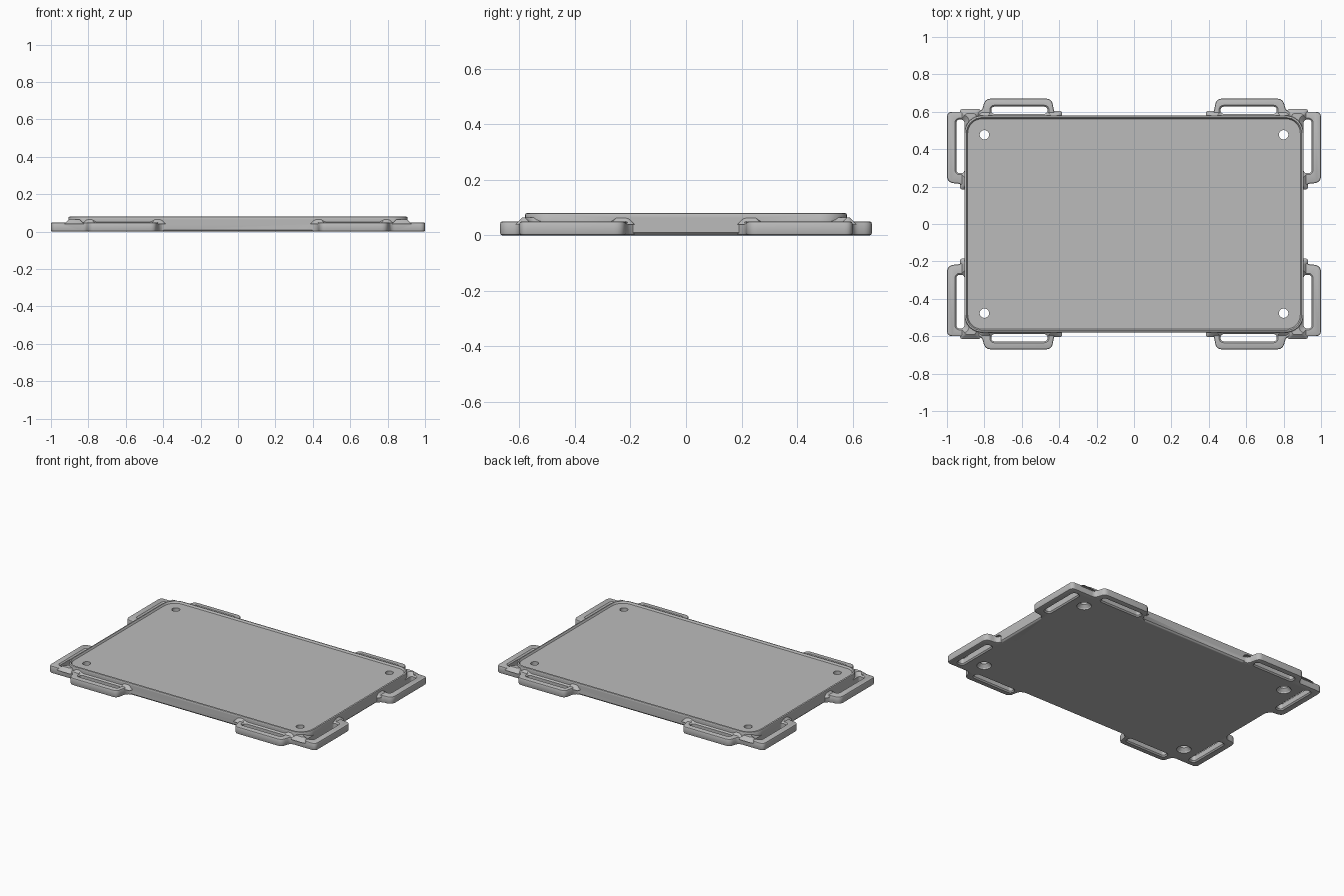
import bpy, bmesh, math
from mathutils import Vector

cube = bpy.data.objects.get("Cube")
if cube:
    bpy.data.objects.remove(cube, do_unlink=True)

grey = bpy.data.materials.new("plain grey")
grey.use_nodes = True
colour = (0.5, 0.5, 0.5, 1)
grey.diffuse_color = colour
grey.node_tree.nodes["Principled BSDF"].inputs["Base Color"].default_value = colour


def finish(name, bm):
    bmesh.ops.recalc_face_normals(bm, faces=bm.faces)
    mesh = bpy.data.meshes.new(name)
    bm.to_mesh(mesh)
    bm.free()
    mesh.materials.append(grey)
    obj = bpy.data.objects.new(name, mesh)
    bpy.context.collection.objects.link(obj)
    return obj


def apply(obj, kind, **settings):
    mod = obj.modifiers.new(kind.lower(), kind)
    for key, value in settings.items():
        setattr(mod, key, value)
    bpy.context.view_layer.objects.active = obj
    bpy.ops.object.modifier_apply(modifier=mod.name)


def combine(obj, other, operation):
    apply(obj, 'BOOLEAN', object=other, operation=operation, solver='EXACT')
    bpy.data.objects.remove(other, do_unlink=True)


def rounded_rect(cx, cy, hx, hy, r, z, steps=8):
    ring = []
    for quarter, (sx, sy) in enumerate([(1, 1), (-1, 1), (-1, -1), (1, -1)]):
        for i in range(steps + 1):
            a = (quarter + i / steps) * math.pi / 2
            ring.append((cx + sx * (hx - r) + r * math.cos(a),
                         cy + sy * (hy - r) + r * math.sin(a), z))
    return ring


def loft(name, rings):
    bm = bmesh.new()
    rows = [[bm.verts.new(p) for p in ring] for ring in rings]
    n = len(rows[0])
    for low, high in zip(rows, rows[1:]):
        for i in range(n):
            j = (i + 1) % n
            bm.faces.new((low[i], low[j], high[j], high[i]))
    bm.faces.new(rows[0])
    bm.faces.new(rows[-1])
    return finish(name, bm)


def round_corners(corners, steps=6):
    # Quadratic curve through each corner, with its own setback
    pts = [Vector(c[:2]) for c in corners]
    out = []
    for i, p in enumerate(pts):
        d = corners[i][2]
        if not d:
            out.append(p)
            continue
        a = p + (pts[i - 1] - p).normalized() * d
        b = p + (pts[(i + 1) % len(pts)] - p).normalized() * d
        for s in range(steps + 1):
            t = s / steps
            out.append(a * (1 - t) ** 2 + p * 2 * t * (1 - t) + b * t * t)
    return out


def bevelled_prism(name, outline, height, bevel):
    bm = bmesh.new()
    base = bm.faces.new([bm.verts.new((p.x, p.y, 0)) for p in outline])
    top = bmesh.ops.extrude_face_region(bm, geom=[base], use_keep_orig=True)
    verts = [v for v in top["geom"] if isinstance(v, bmesh.types.BMVert)]
    bmesh.ops.translate(bm, verts=verts, vec=(0, 0, height))
    rim = [e for e in bm.edges if abs(e.verts[0].co.z - e.verts[1].co.z) < 1e-5]
    bmesh.ops.bevel(bm, geom=rim, offset=bevel, segments=2, profile=0.5, affect='EDGES')
    return finish(name, bm)


# Corner strap bracket, one quarter
outline = round_corners([
    (0.36, 0.5, 0), (0.38, 0.57, 0.02), (0.425, 0.59, 0.02), (0.44, 0.67, 0.03),
    (0.795, 0.67, 0.03), (0.815, 0.6, 0.025), (1, 0.6, 0.03), (1, 0.22, 0.04),
    (0.925, 0.215, 0.02), (0.895, 0.175, 0), (0.82, 0.175, 0), (0.82, 0.5, 0)])
brackets = bevelled_prism("strap_brackets", outline, 0.05, 0.008)

# Sloped webs where the bracket meets the wall
for cx, cy, hx, hy in [(0.61, 0.55, 0.2, 0.03), (0.875, 0.4, 0.03, 0.19)]:
    web = loft("web", [rounded_rect(cx, cy, hx + 0.025, hy + 0.025, 0.01, 0.04, 2),
                       rounded_rect(cx, cy, hx, hy, 0.01, 0.065, 2)])
    combine(brackets, web, 'UNION')

# Strap slots with flared rims
for cx, cy, hx, hy in [(0.613, 0.608, 0.15, 0.019), (0.928, 0.415, 0.021, 0.143)]:
    levels = [(0.01, -0.002), (0, 0.008), (0, 0.042), (0.008, 0.05), (0.04, 0.075)]
    slot = loft("slot", [rounded_rect(cx, cy, hx + f, hy + f, 0.016 + f, z) for f, z in levels])
    combine(brackets, slot, 'DIFFERENCE')

apply(brackets, 'MIRROR', use_axis=(True, True, False), use_mirror_merge=False)

# Tray body with bottom chamfer, raised rim and shallow recess
profile = [(0.01, 0), (0, 0.01), (0, 0.074), (0.002, 0.078), (0.006, 0.08),
           (0.011, 0.08), (0.018, 0.068)]
tray = loft("tray_plate", [rounded_rect(0, 0, 0.907 - i, 0.58 - i, 0.095 - i, z)
                           for i, z in profile])
combine(tray, brackets, 'UNION')

# Countersunk screw holes
for sx in (-1, 1):
    for sy in (-1, 1):
        levels = [(0.045, -0.001), (0.043, 0.008), (0.025, 0.026), (0.025, 0.1)]
        hole = loft("hole", [rounded_rect(0.8 * sx, 0.477 * sy, r, r, r * 0.999, z)
                             for r, z in levels])
        combine(tray, hole, 'DIFFERENCE')

bpy.ops.object.select_all(action='DESELECT')
tray.select_set(True)
bpy.context.view_layer.objects.active = tray
bpy.ops.object.shade_smooth_by_angle(angle=math.radians(30))
